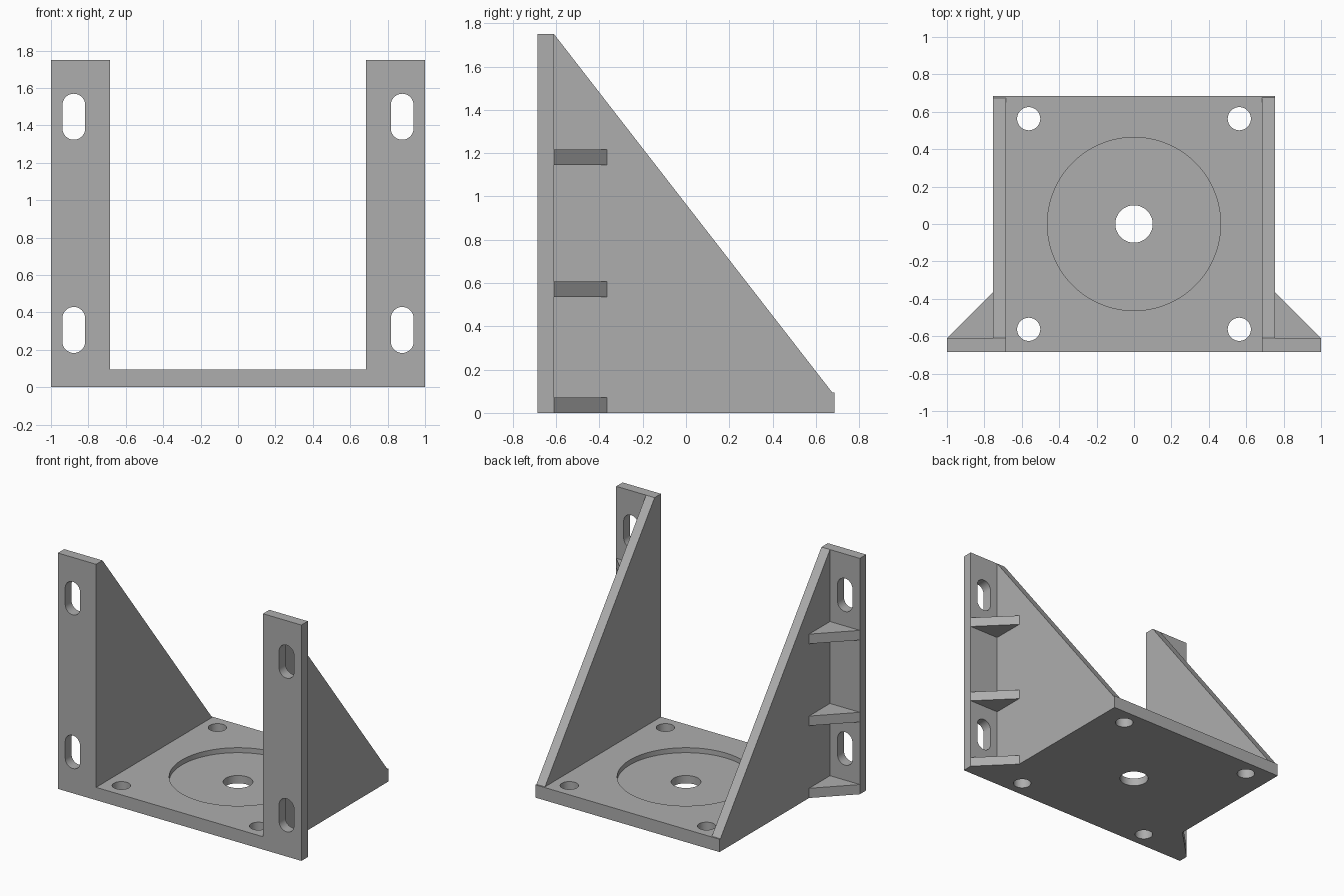
import bpy
import bmesh
from math import cos, sin, pi
from mathutils import Vector

cube = bpy.data.objects.get("Cube")
if cube:
    bpy.data.objects.remove(cube, do_unlink=True)

# Single plain grey
GREY = (0.42, 0.42, 0.42, 1)
grey = bpy.data.materials.new("plain_grey")
grey.use_nodes = True
grey.diffuse_color = GREY
grey.node_tree.nodes["Principled BSDF"].inputs["Base Color"].default_value = GREY

# Main dimensions
WALL_IN, WALL_OUT, EDGE = 0.685, 0.755, 1.0
FRONT, FLANGE_BACK, BACK = -0.685, -0.61, 0.685
BASE_TOP, TOP = 0.095, 1.75
RECESS_FLOOR = 0.058


def prism(name, outline, axis, low, high):
    """Extrude a 2D outline along an axis; the two coordinates keep xyz order."""
    def place(point, depth):
        co = list(point)
        co.insert("xyz".index(axis), depth)
        return Vector(co)

    bm = bmesh.new()
    face = bm.faces.new([bm.verts.new(place(p, low)) for p in outline])
    grown = bmesh.ops.extrude_face_region(bm, geom=[face])
    moved = [v for v in grown["geom"] if isinstance(v, bmesh.types.BMVert)]
    shift = place((0, 0), high - low)
    bmesh.ops.translate(bm, verts=moved, vec=shift)
    bmesh.ops.recalc_face_normals(bm, faces=bm.faces)
    mesh = bpy.data.meshes.new(name)
    bm.to_mesh(mesh)
    bm.free()
    mesh.materials.append(grey)
    obj = bpy.data.objects.new(name, mesh)
    bpy.context.collection.objects.link(obj)
    return obj


def rectangle(a0, a1, b0, b1):
    return [(a0, b0), (a1, b0), (a1, b1), (a0, b1)]


def circle(a, b, radius, sides=48):
    return [(a + radius * cos(2 * pi * i / sides), b + radius * sin(2 * pi * i / sides))
            for i in range(sides)]


def slot(a, b, radius, half_length, steps=16):
    """Upright slot with round ends."""
    arc = [pi * i / steps for i in range(steps + 1)]
    upper = [(a + radius * cos(t), b + half_length - radius + radius * sin(t)) for t in arc]
    return upper + [(2 * a - p, 2 * b - q) for p, q in upper]


def cut(obj, cutters):
    """Subtract each cutter, then remove it."""
    bpy.ops.object.select_all(action="DESELECT")
    bpy.context.view_layer.objects.active = obj
    obj.select_set(True)
    for cutter in cutters:
        cutter.hide_render = True
        mod = obj.modifiers.new("cut", "BOOLEAN")
        mod.operation, mod.solver, mod.object = "DIFFERENCE", "EXACT", cutter
        bpy.ops.object.modifier_apply(modifier=mod.name)
        bpy.data.objects.remove(cutter, do_unlink=True)
    bpy.ops.object.shade_smooth_by_angle()


# Base plate with round recess, centre bore and corner holes
base = prism("base_plate", rectangle(-WALL_IN, WALL_IN, FRONT, BACK), "z", 0, BASE_TOP)
cutters = [prism("recess_cutter", circle(0, 0, 0.463, 96), "z", RECESS_FLOOR, 0.2),
           prism("bore_cutter", circle(0, 0, 0.1), "z", -0.1, 0.2)]
for x in (-0.563, 0.563):
    for y in (-0.563, 0.563):
        cutters.append(prism("hole_cutter", circle(x, y, 0.062), "z", -0.1, 0.2))
cut(base, cutters)

for side, s in (("left", 1), ("right", -1)):
    # Sloping side wall
    profile = [(FLANGE_BACK, 0), (BACK, 0), (BACK, BASE_TOP),
               (BACK - 0.01, BASE_TOP), (FLANGE_BACK, TOP)]
    prism(side + "_side_wall", profile, "x", s * WALL_IN, s * WALL_OUT)

    # Front mounting flange with two slots
    flange = prism(side + "_flange", rectangle(s * WALL_IN, s * EDGE, 0, TOP),
                   "y", FRONT, FLANGE_BACK)
    cut(flange, [prism("slot_cutter", slot(s * 0.878, z, 0.061, 0.123), "y", -0.8, -0.5)
                 for z in (0.306, 1.446)])

    # Triangular ribs behind the flange
    corner = [(s * WALL_OUT, FLANGE_BACK), (s * EDGE, FLANGE_BACK),
              (s * WALL_OUT, FLANGE_BACK + EDGE - WALL_OUT)]
    for name, z in (("lower", 0), ("middle", 0.536), ("upper", 1.144)):
        prism(f"{side}_{name}_rib", corner, "z", z, z + 0.072)
